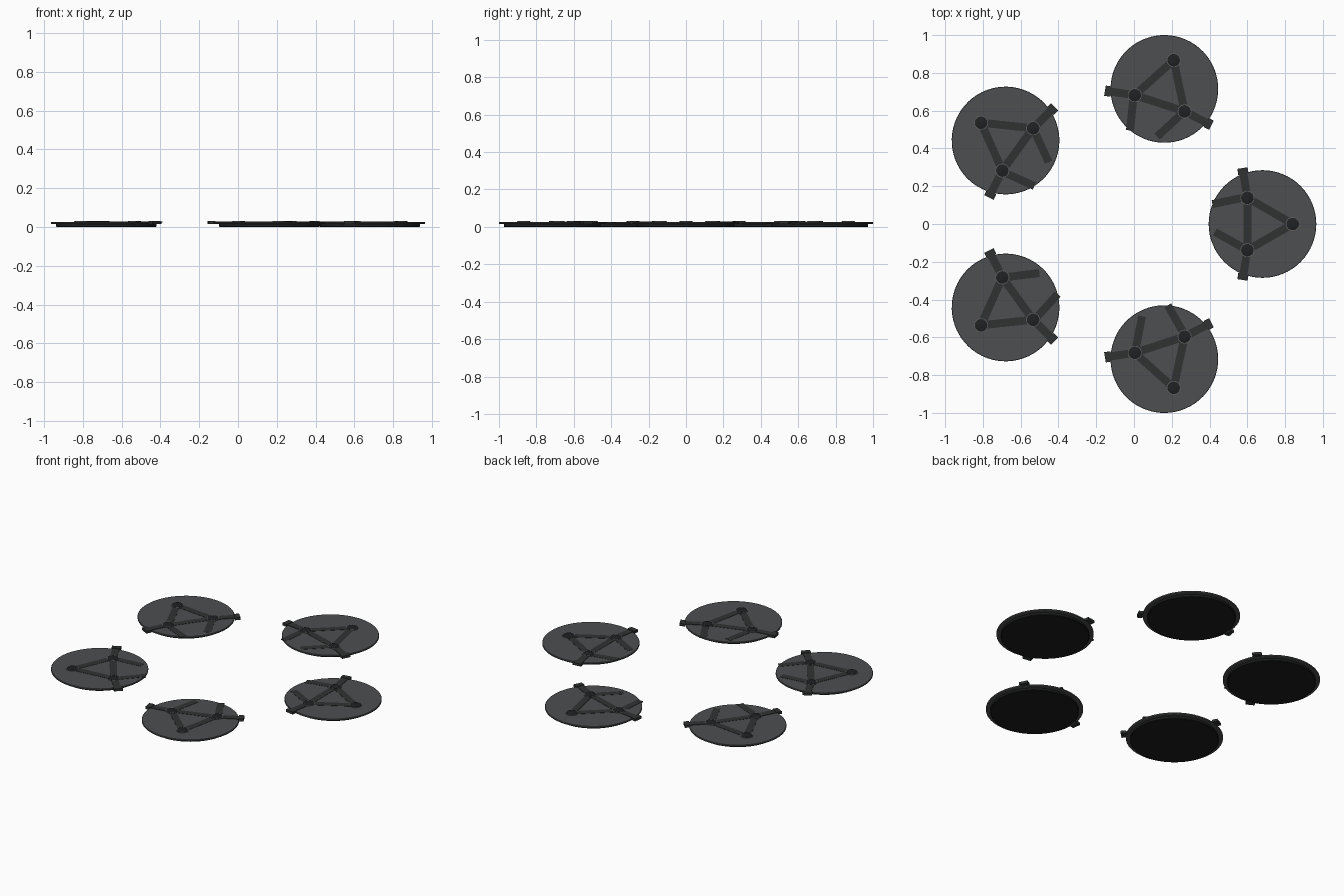
import bpy, bmesh
from math import cos, sin, pi, atan2, hypot
from mathutils import Matrix, Vector

if "Cube" in bpy.data.objects:
    bpy.data.objects.remove(bpy.data.objects["Cube"])

RING, CX, DISC_R, NODE_R = 0.752, -0.0718, 0.285, 0.16
TOP = 0.026


def material(name, rgb):
    m = bpy.data.materials.new(name)
    m.diffuse_color = (*rgb, 1)
    m.use_nodes = True
    m.node_tree.nodes["Principled BSDF"].inputs["Base Color"].default_value = m.diffuse_color
    return m


plate_mat = material("plate_grey", (0.075, 0.077, 0.08))
bar_mat = material("bar_grey", (0.03, 0.032, 0.032))
node_mat = material("node_grey", (0.014, 0.015, 0.016))
rim_mat = material("rim_grey", (0.12, 0.12, 0.12))
base_mat = material("base_grey", (0.012, 0.013, 0.014))


def lathe(bm, profile, centre=(0, 0), sides=64):
    """Closed solid of revolution; profile runs bottom to top as (radius, z)."""
    rings = [[bm.verts.new((centre[0] + r * cos(2 * pi * i / sides),
                            centre[1] + r * sin(2 * pi * i / sides), z))
              for i in range(sides)] for r, z in profile]
    for a, b in zip(rings, rings[1:]):
        for i in range(sides):
            j = (i + 1) % sides
            bm.faces.new((a[i], a[j], b[j], b[i]))
    bm.faces.new(rings[0][::-1])
    bm.faces.new(rings[-1])


def bar(bm, p, q, width, z0, z1):
    """Flat bar between two plan points."""
    d = Vector(q) - Vector(p)
    mid = (Vector(p) + Vector(q)) / 2
    mat = (Matrix.Translation((mid.x, mid.y, (z0 + z1) / 2))
           @ Matrix.Rotation(atan2(d.y, d.x), 4, 'Z')
           @ Matrix.Diagonal((d.length, width, z1 - z0, 1)))
    bmesh.ops.create_cube(bm, size=1, matrix=mat)


def make_mesh(name, mat, build):
    bm = bmesh.new()
    build(bm)
    me = bpy.data.meshes.new(name)
    bm.to_mesh(me)
    bm.free()
    me.materials.append(mat)
    return me


nodes = [(NODE_R * cos(a), NODE_R * sin(a)) for a in (0, 2 * pi / 3, -2 * pi / 3)]


# Recessed foot under each disc
def base(bm):
    lathe(bm, [(0.256, 0), (0.259, 0.003), (0.259, 0.017)])


# Wide upper plate with a slightly eased rim
def plate(bm):
    lathe(bm, [(0.282, 0.015), (DISC_R, 0.017), (DISC_R, 0.024), (0.283, TOP)])


# Triangle of bars joining the nodes, plus loose bars
def bars(bm):
    for i in range(3):
        bar(bm, nodes[i], nodes[(i + 1) % 3], 0.042, 0.022, 0.0275)
    bar(bm, (-0.265, 0.105), (-0.085, 0.143), 0.042, 0.022, 0.0272)
    bar(bm, (-0.252, -0.042), (-0.085, -0.135), 0.042, 0.022, 0.0272)


# Straps that run out over the rim and end in clips
def straps(bm):
    for s in (1, -1):
        bar(bm, (-0.08, 0.139 * s), (-0.105, 0.29 * s), 0.042, 0.022, 0.029)
        bar(bm, (-0.101, 0.264 * s), (-0.106, 0.296 * s), 0.055, 0.016, 0.032)


# Round nodes and their thin pale rims
def node_caps(bm):
    for c in nodes:
        lathe(bm, [(0.033, 0.022), (0.033, 0.0305), (0.031, 0.0315)], c, 32)


def node_rims(bm):
    for c in nodes:
        lathe(bm, [(0.037, 0.022), (0.037, 0.0295)], c, 32)


parts = [("disc_base", base_mat, base), ("disc_plate", plate_mat, plate),
         ("surface_bars", bar_mat, bars), ("edge_straps", bar_mat, straps),
         ("node_caps", node_mat, node_caps), ("node_rims", rim_mat, node_rims)]

# Five rotated copies around the ring
for name, mat, build in parts:
    mesh = make_mesh(name, mat, build)
    for k in range(5):
        a = 2 * pi * k / 5
        ob = bpy.data.objects.new(f"{name}_{k + 1}", mesh)
        ob.location = (CX + RING * cos(a), RING * sin(a), 0)
        ob.rotation_euler.z = a
        bpy.context.collection.objects.link(ob)
        if k == 0 and name not in ("surface_bars", "edge_straps"):
            bpy.context.view_layer.objects.active = ob
            ob.select_set(True)
            bpy.ops.object.shade_smooth_by_angle(angle=0.5)
            ob.select_set(False)
